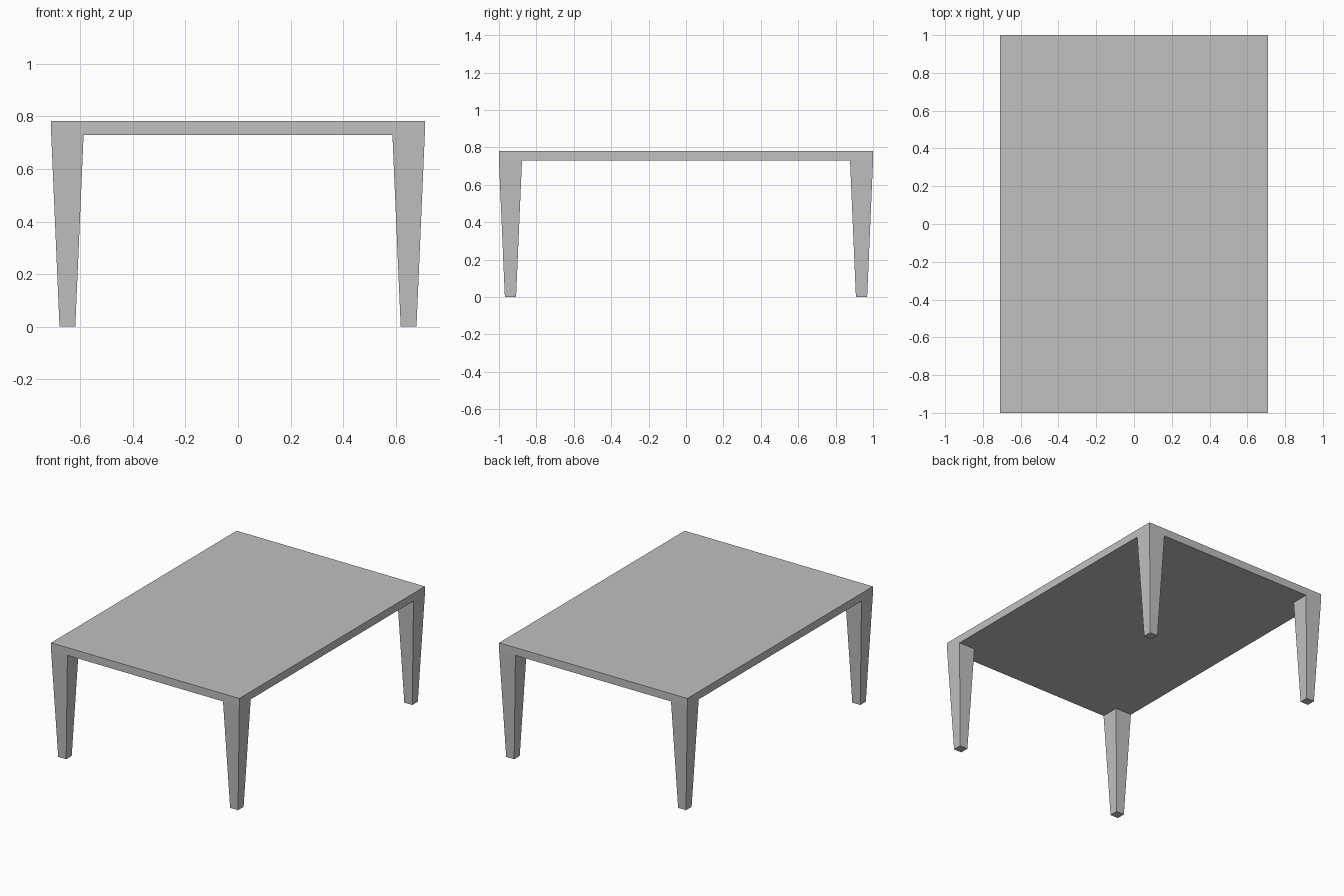
import bpy
import bmesh
from mathutils import Matrix, Vector

default = bpy.data.objects.get("Cube")
if default:
    bpy.data.objects.remove(default, do_unlink=True)

HALF_X, HALF_Y = 0.71, 1.0
TOP_Z, UNDER_Z = 0.782, 0.729
LEG_TOP, LEG_FOOT = 0.123, 0.06

# Single light grey finish
grey = bpy.data.materials.new("light_grey")
grey.use_nodes = True
colour = (0.53, 0.53, 0.53, 1)
grey.diffuse_color = colour
grey.node_tree.nodes["Principled BSDF"].inputs["Base Color"].default_value = colour


def tapered_box(name, centre, top, foot, z0, z1):
    """Box whose top and foot rectangles share a vertical axis."""
    bm = bmesh.new()
    bmesh.ops.create_cube(bm, size=1)
    for v in bm.verts:
        size, z = (top, z1) if v.co.z > 0 else (foot, z0)
        v.co = Vector((v.co.x * size[0], v.co.y * size[1], z))
    bmesh.ops.translate(bm, verts=bm.verts, vec=(centre[0], centre[1], 0))
    mesh = bpy.data.meshes.new(name)
    bm.to_mesh(mesh)
    bm.free()
    mesh.materials.append(grey)
    obj = bpy.data.objects.new(name, mesh)
    bpy.context.collection.objects.link(obj)
    return obj


# Flat table top
slab = (2 * HALF_X, 2 * HALF_Y)
tapered_box("table_top", (0, 0), slab, slab, UNDER_Z, TOP_Z)

# Four tapered legs, flush with the corners
for side, sx in (("left", 1), ("right", -1)):
    for end, sy in (("front", -1), ("back", 1)):
        centre = (sx * (HALF_X - LEG_TOP / 2), sy * (HALF_Y - LEG_TOP / 2))
        tapered_box(f"{end}_{side}_leg", centre, (LEG_TOP, LEG_TOP),
                    (LEG_FOOT, LEG_FOOT), 0, UNDER_Z)
